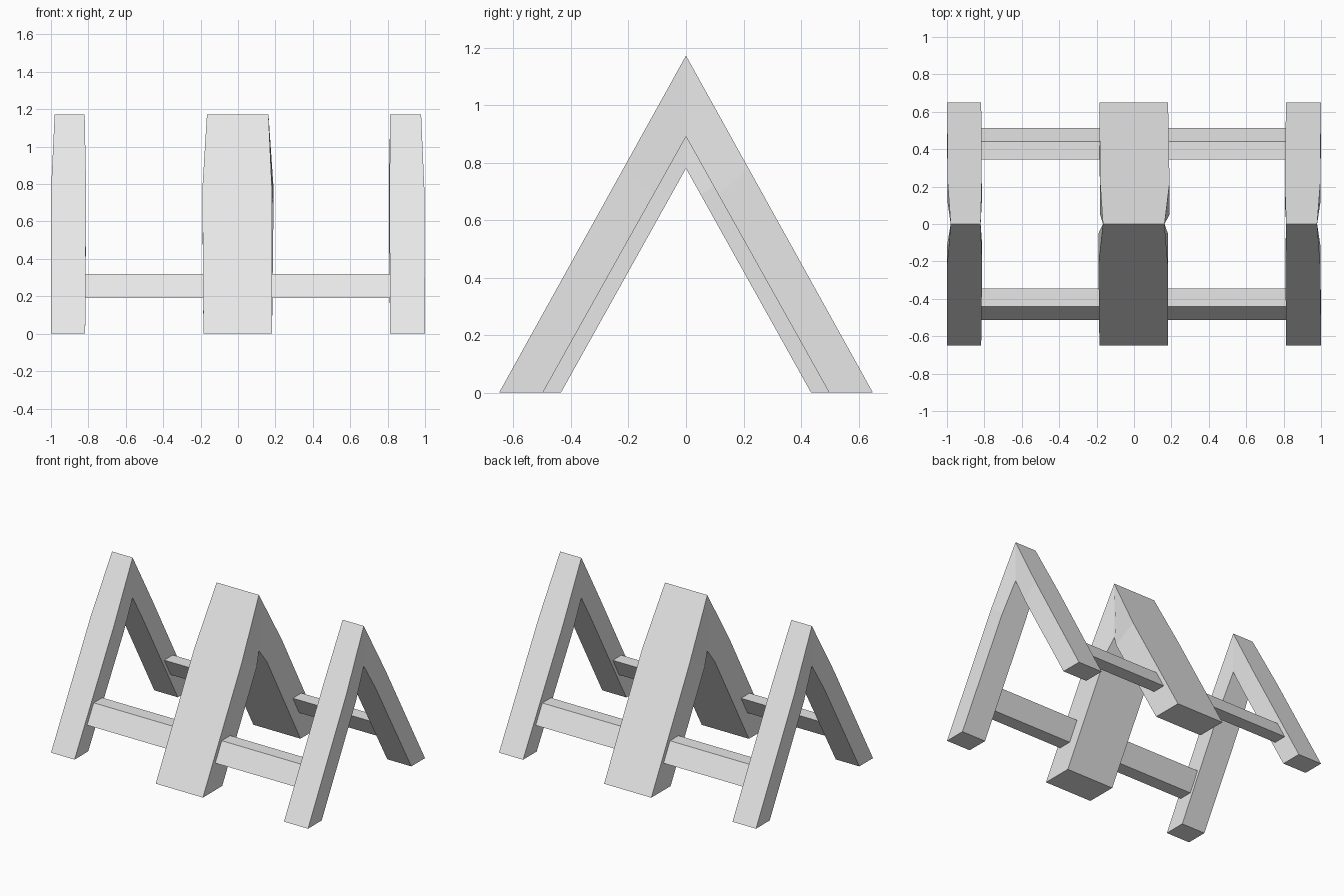
import bpy
import bmesh

if "Cube" in bpy.data.objects:
    bpy.data.objects.remove(bpy.data.objects["Cube"], do_unlink=True)

# Single grey finish
GREY = (0.8, 0.8, 0.8, 1)
mat = bpy.data.materials.new("plain_grey")
mat.use_nodes = True
mat.diffuse_color = GREY
mat.node_tree.nodes["Principled BSDF"].inputs["Base Color"].default_value = GREY

FOOT, PEAK = 0.65, 1.172      # outer outline of every A-frame
OUT_MID, IN_MID = 0.78, 0.69  # heights of the slight bulge in the legs


def sweep(name, rings):
    """Skin a list of four-cornered rings and cap both ends."""
    bm = bmesh.new()
    loops = [[bm.verts.new(p) for p in ring] for ring in rings]
    for a, b in zip(loops, loops[1:]):
        for i in range(4):
            j = (i + 1) % 4
            bm.faces.new((a[i], a[j], b[j], b[i]))
    bm.faces.new(loops[0])
    bm.faces.new(loops[-1])
    bmesh.ops.recalc_face_normals(bm, faces=bm.faces)
    mesh = bpy.data.meshes.new(name)
    bm.to_mesh(mesh)
    bm.free()
    mesh.materials.append(mat)
    obj = bpy.data.objects.new(name, mesh)
    bpy.context.collection.objects.link(obj)
    return obj


def a_frame(name, inner_foot, inner_peak, foot_x, front_x, peak_x, back_x):
    """Bent leg pair; each *_x is the (low, high) width at that station."""
    stations = [(-1, 0, 0, foot_x), (-1, OUT_MID, IN_MID, front_x),
                (0, PEAK, inner_peak, peak_x),
                (1, OUT_MID, IN_MID, back_x), (1, 0, 0, foot_x)]
    rings = []
    for side, zo, zi, (lo, hi) in stations:
        yo = side * FOOT * (1 - zo / PEAK)
        yi = side * inner_foot * (1 - zi / inner_peak)
        rings.append([(lo, yo, zo), (hi, yo, zo), (hi, yi, zi), (lo, yi, zi)])
    return sweep(name, rings)


# Three A-frames, the middle one wider and deeper
a_frame("middle_frame", 0.435, 0.78, (-0.185, 0.182),
        (-0.19, 0.181), (-0.166, 0.163), (-0.181, 0.19))
a_frame("left_frame", 0.498, 0.89, (0.813, 1.0),
        (0.81, 0.996), (0.814, 0.979), (0.806, 0.996))
a_frame("right_frame", 0.498, 0.89, (-1.0, -0.817),
        (-0.999, -0.812), (-0.98, -0.82), (-0.996, -0.814))

# Four slanted rails joining the frames
for end, side in (("front", -1), ("back", 1)):
    profile = [(0.512, 0.19), (0.44, 0.32), (0.345, 0.32), (0.417, 0.19)]
    for hand, sx in (("left", 1), ("right", -1)):
        sweep(f"{end}_{hand}_rail",
              [[(sx * x, side * y, z) for y, z in profile] for x in (0.18, 0.82)])
